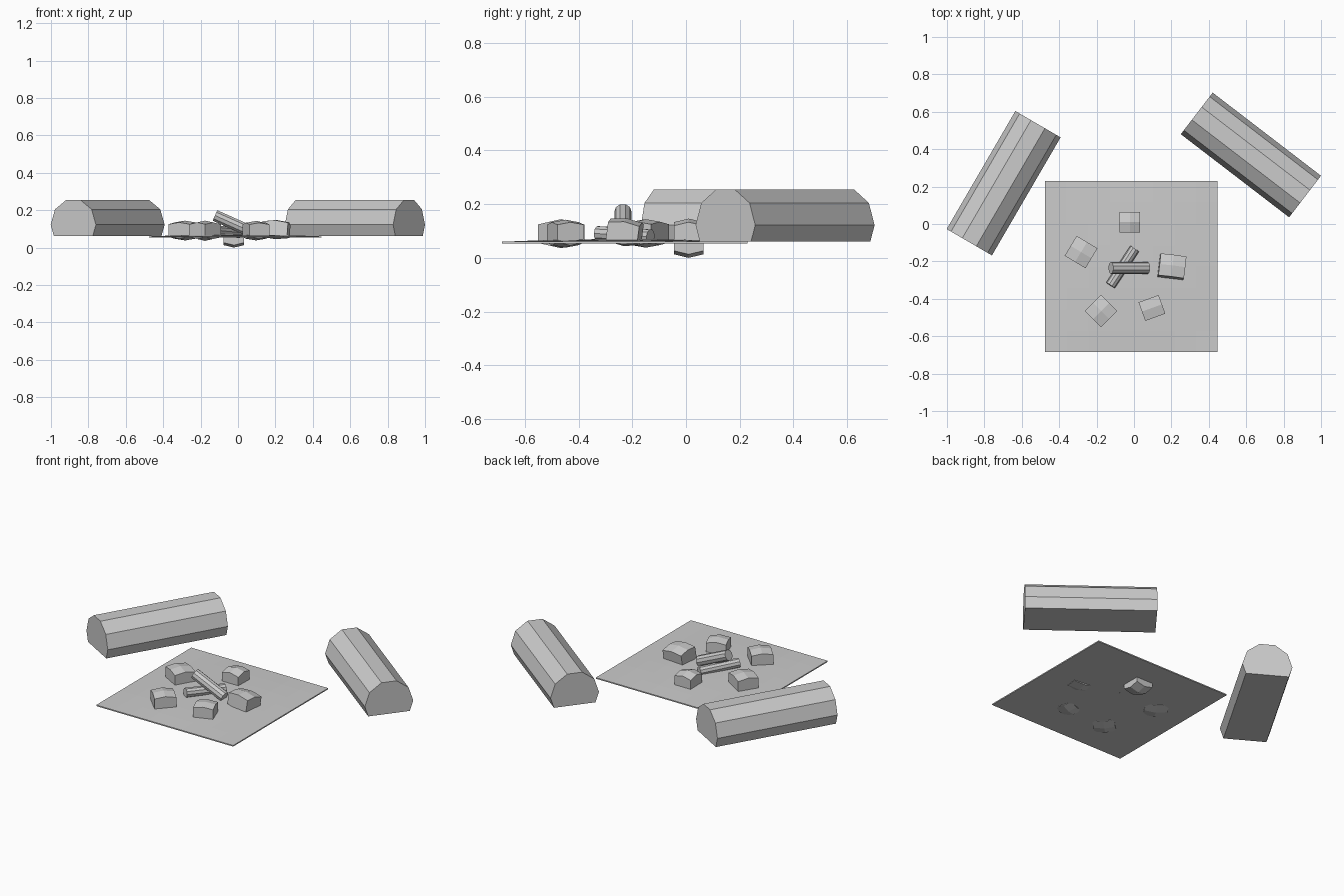
import bpy, bmesh, math
from mathutils import Matrix, Euler

if "Cube" in bpy.data.objects:
    bpy.data.objects.remove(bpy.data.objects["Cube"])


def add_object(name, bm, location=(0, 0, 0), rotation=(0, 0, 0)):
    bmesh.ops.recalc_face_normals(bm, faces=bm.faces)
    mesh = bpy.data.meshes.new(name)
    bm.to_mesh(mesh)
    bm.free()
    ob = bpy.data.objects.new(name, mesh)
    ob.location = location
    ob.rotation_euler = [math.radians(a) for a in rotation]
    bpy.context.collection.objects.link(ob)
    return ob


def log_mesh(length, radius, flat_at=None):
    """Ten-sided log lying along x, optionally cut flat underneath."""
    bm = bmesh.new()
    turn = Matrix.Rotation(math.radians(90), 4, 'Y')
    bmesh.ops.create_cone(bm, cap_ends=True, segments=10, radius1=radius,
                          radius2=radius, depth=length, matrix=turn)
    # put a flat facet on top with side corners at mid height
    top = max(v.co.z for v in bm.verts)
    if top > radius * 0.98:
        bmesh.ops.rotate(bm, verts=bm.verts, matrix=Matrix.Rotation(math.radians(18), 3, 'X'))
    if flat_at is not None:
        bmesh.ops.bisect_plane(bm, geom=bm.verts[:] + bm.edges[:] + bm.faces[:],
                               plane_co=(0, 0, flat_at), plane_no=(0, 0, 1), clear_inner=True)
        bmesh.ops.holes_fill(bm, edges=[e for e in bm.edges if e.is_boundary])
    return bm


# Log benches with flat undersides
for name, x, y, angle in (("left_bench", -0.697, 0.218, 59.8),
                          ("right_bench", 0.625, 0.369, -37.5)):
    add_object(name, log_mesh(0.73, 0.14, -0.061), (x, y, 0.122), (0, 0, angle))

# Ground slab, very gently crowned
bm = bmesh.new()
top = bmesh.ops.create_grid(bm, x_segments=8, y_segments=8, size=0.5)["verts"]
for v in top:
    px, py = v.co.x * 2, v.co.y * 2
    v.co = (px * 0.461, py * 0.457, 0.06 + 0.01 * (1 - px * px) * (1 - py * py))
rim = [e for e in bm.edges if e.is_boundary]
skirt = bmesh.ops.extrude_edge_only(bm, edges=rim)["geom"]
for v in skirt:
    if isinstance(v, bmesh.types.BMVert):
        v.co.z = 0.053
bmesh.ops.holes_fill(bm, edges=[e for e in bm.edges if e.is_boundary])
add_object("ground", bm, (-0.014, -0.228, 0))

# Ring of stones: boxes with bulging tops and bottoms
stones = [  # x, y, z, width, depth, half height, rotation
    (-0.022, 0.010, 0.073, 0.110, 0.110, 0.073, (0, 0, 0)),
    (-0.283, -0.150, 0.091, 0.130, 0.124, 0.053, (0, 0, -31)),
    (-0.176, -0.465, 0.090, 0.122, 0.122, 0.054, (0, 0, 45)),
    (0.096, -0.449, 0.090, 0.114, 0.106, 0.052, (0, 0, 20)),
    (0.203, -0.228, 0.096, 0.138, 0.118, 0.052, (-8, 3, -7)),
]
for i, (x, y, z, w, d, h, rot) in enumerate(stones):
    bm = bmesh.new()
    bmesh.ops.create_cube(bm, size=2)
    bmesh.ops.subdivide_edges(bm, edges=bm.edges[:], cuts=1, use_grid_fill=True)
    for v in bm.verts:
        bulge = 1 - 0.18 * (abs(v.co.x) + abs(v.co.y))
        v.co = (v.co.x * w / 2, v.co.y * d / 2, v.co.z * h * bulge)
    add_object(f"stone_{i + 1}", bm, (x, y, z), rot)

# Firewood crossed in the middle
add_object("leaning_firewood", log_mesh(0.215, 0.032), (-0.025, -0.235, 0.128), (0, 24, 0))
add_object("lying_firewood", log_mesh(0.235, 0.028), (-0.061, -0.23, 0.085), (0, 3, 56.6))
